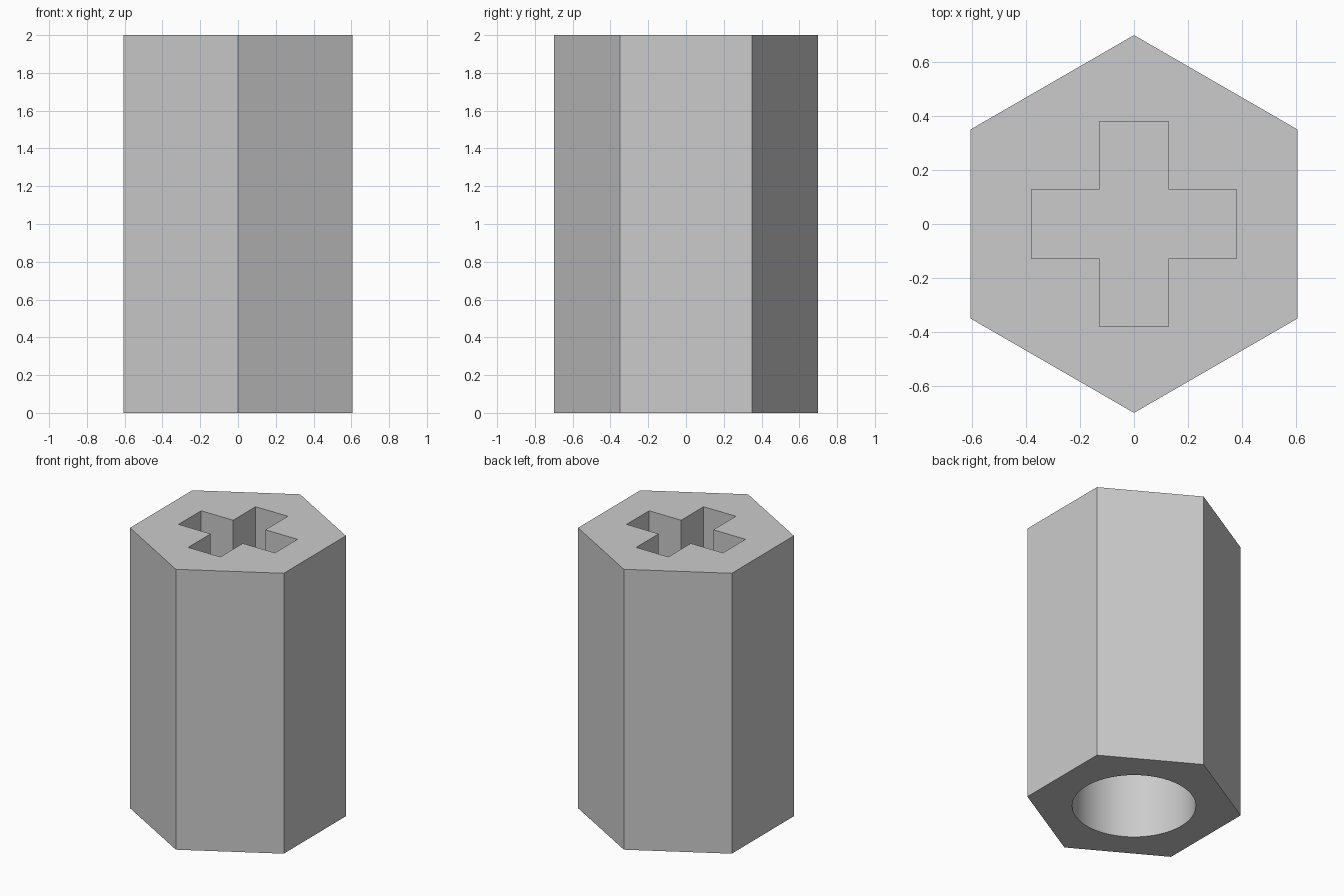
import bpy
import bmesh
from math import cos, sin, pi

cube = bpy.data.objects.get("Cube")
if cube:
    bpy.data.objects.remove(cube, do_unlink=True)

HEIGHT = 2.0
SOCKET_DEPTH = 0.8
BORE_DEPTH = 0.8
MARGIN = 0.1  # cutters overshoot the end faces

grey = bpy.data.materials.new("plain grey")
grey.use_nodes = True
colour = (0.6, 0.6, 0.6, 1)
grey.diffuse_color = colour
grey.node_tree.nodes["Principled BSDF"].inputs["Base Color"].default_value = colour


def ring(radius, sides):
    """Regular polygon with a corner on +y."""
    angles = [pi / 2 + 2 * pi * i / sides for i in range(sides)]
    return [(radius * cos(a), radius * sin(a)) for a in angles]


def cross(reach, half_width):
    """Plus-shaped outline made from one arm turned four times."""
    points = []
    x, y = reach, half_width
    arm = [(x, -y), (x, y), (y, y)]
    for _ in range(4):
        points += arm
        arm = [(-b, a) for a, b in arm]
    return points


def prism(name, outline, bottom, top):
    """Extrude a flat outline straight up from bottom to top."""
    bm = bmesh.new()
    base = bm.faces.new([bm.verts.new((x, y, bottom)) for x, y in outline])
    result = bmesh.ops.extrude_face_region(bm, geom=[base], use_keep_orig=True)
    verts = [g for g in result["geom"] if isinstance(g, bmesh.types.BMVert)]
    bmesh.ops.translate(bm, verts=verts, vec=(0, 0, top - bottom))
    bmesh.ops.recalc_face_normals(bm, faces=bm.faces[:])
    mesh = bpy.data.meshes.new(name)
    bm.to_mesh(mesh)
    bm.free()
    mesh.materials.append(grey)
    obj = bpy.data.objects.new(name, mesh)
    bpy.context.collection.objects.link(obj)
    return obj


# Hexagonal body
body = prism("hex_body", ring(0.7, 6), 0, HEIGHT)

# Cross socket in the top, round bore in the bottom
cutters = [
    prism("cross_socket_cutter", cross(0.38, 0.127), HEIGHT - SOCKET_DEPTH, HEIGHT + MARGIN),
    prism("round_bore_cutter", ring(0.4, 64), -MARGIN, BORE_DEPTH),
]

bpy.ops.object.select_all(action="DESELECT")
body.select_set(True)
bpy.context.view_layer.objects.active = body
for cutter in cutters:
    cutter.hide_render = True
    cut = body.modifiers.new(cutter.name, "BOOLEAN")
    cut.operation = "DIFFERENCE"
    cut.solver = "EXACT"
    cut.object = cutter
    bpy.ops.object.modifier_apply(modifier=cut.name)
    bpy.data.objects.remove(cutter, do_unlink=True)

# Round bore wall is smooth, all other edges stay sharp
bpy.ops.object.shade_smooth_by_angle()
